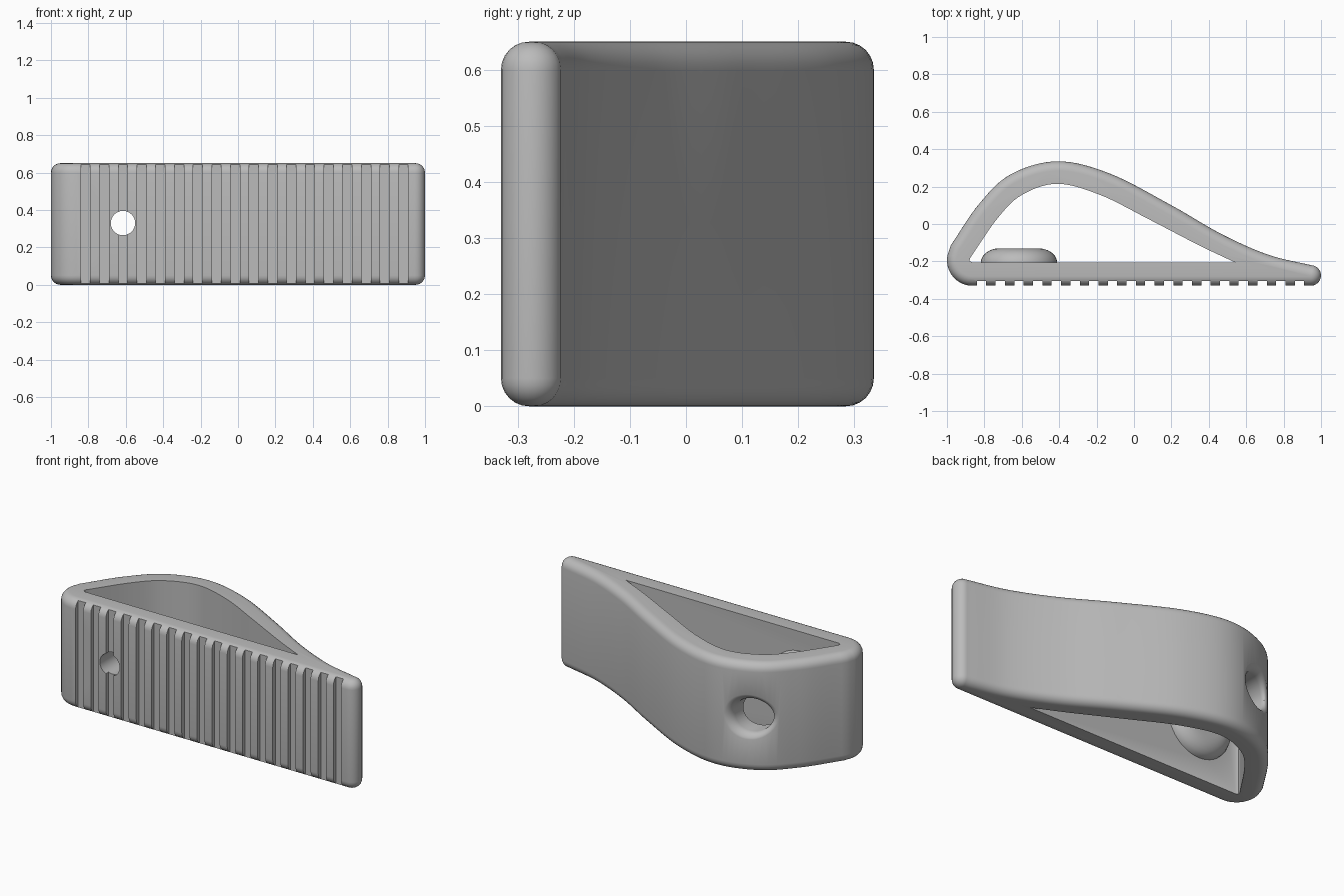
import bpy
import bmesh
from math import sin, cos, pi, radians
from mathutils import Vector

old = bpy.data.objects.get("Cube")
if old:
    bpy.data.objects.remove(old, do_unlink=True)

HEIGHT = 0.65
ROUND = 0.05
HOLE_X, HOLE_Z = -0.615, 0.33

grey = bpy.data.materials.new("light grey")
grey.use_nodes = True
grey.diffuse_color = (0.5, 0.5, 0.5, 1)
grey.node_tree.nodes["Principled BSDF"].inputs["Base Color"].default_value = (0.5, 0.5, 0.5, 1)


def spline(points, steps=9):
    """Smooth curve through a few points."""
    p = [Vector(q) for q in points]
    p = [2 * p[0] - p[1]] + p + [2 * p[-1] - p[-2]]
    out = []
    for a, b, c, d in zip(p, p[1:], p[2:], p[3:]):
        for i in range(steps):
            t = i / steps
            out.append(0.5 * (2 * b + (c - a) * t + (2 * a - 5 * b + 4 * c - d) * t * t
                              + (3 * b - a - 3 * c + d) * t ** 3))
    return out + [p[-2]]


def arc(cx, cy, r, start, end, steps=10):
    angles = [radians(start + (end - start) * i / steps) for i in range(steps + 1)]
    return [Vector((cx + r * cos(a), cy + r * sin(a))) for a in angles]


def loft(name, rings):
    """Closed solid through rings of equal point count."""
    bm = bmesh.new()
    loops = [[bm.verts.new(co) for co in ring] for ring in rings]
    n = len(loops[0])
    for low, high in zip(loops, loops[1:]):
        for i in range(n):
            j = (i + 1) % n
            bm.faces.new((low[i], low[j], high[j], high[i]))
    bm.faces.new(loops[0][::-1])
    bm.faces.new(loops[-1])
    bmesh.ops.recalc_face_normals(bm, faces=bm.faces)
    mesh = bpy.data.meshes.new(name)
    bm.to_mesh(mesh)
    bm.free()
    mesh.materials.append(grey)
    obj = bpy.data.objects.new(name, mesh)
    bpy.context.collection.objects.link(obj)
    return obj


def disc(radius, y_at, sides=48):
    """Ring around the screw axis; y_at gives the depth at each x."""
    ring = []
    for i in range(sides):
        a = 2 * pi * i / sides
        x = HOLE_X + radius * cos(a)
        ring.append((x, y_at(x), HOLE_Z + radius * sin(a)))
    return ring


def combine(body, tool, operation):
    mod = body.modifiers.new(tool.name, "BOOLEAN")
    mod.object, mod.operation, mod.solver = tool, operation, "EXACT"
    bpy.context.view_layer.objects.active = body
    bpy.ops.object.modifier_apply(modifier=mod.name)
    bpy.data.objects.remove(tool, do_unlink=True)


# Wedge outline seen from above: arched back, thin nose, flat front, round heel
back = spline([(-0.98, -0.115), (-0.83, 0.105), (-0.66, 0.265), (-0.41, 0.335), (-0.13, 0.27),
               (0.2, 0.1), (0.47, -0.055), (0.72, -0.165), (0.955, -0.222)])
nose = arc(0.945, -0.275, 0.055, 70, -90)
heel = arc(-0.865, -0.195, 0.135, 270, 155)
outline = back + nose + heel


def inset(points, d):
    result = []
    for i, p in enumerate(points):
        t = points[(i + 1) % len(points)] - points[i - 1]
        result.append(p + Vector((t.y, -t.x)).normalized() * d)
    return result


# Body with rounded rims
quarter = [i * pi / 12 for i in range(7)]
levels = [(ROUND * (1 - sin(a)), ROUND * (1 - cos(a))) for a in quarter[::-1]]
levels = [(d, z) for z, d in levels]
bottom = [(ROUND * (1 - sin(a)), ROUND * (1 - cos(a))) for a in quarter]
levels = bottom + [(d, HEIGHT - z) for d, z in bottom[::-1]]
body = loft("door_wedge", [[(p.x, p.y, z) for p in inset(outline, d)] for d, z in levels])

# Open cavity between the arch and the base
inner = spline([(-0.875, -0.18), (-0.73, 0.03), (-0.6, 0.155), (-0.41, 0.215), (-0.18, 0.155),
                (0.08, 0.025), (0.35, -0.115), (0.54, -0.205)])
inner += [Vector((-0.865, -0.205)), Vector((-0.88, -0.197))]
combine(body, loft("cavity_cutter", [[(p.x, p.y, z) for p in inner] for z in (-0.1, HEIGHT + 0.1)]),
        "DIFFERENCE")

# Domed screw boss on the base
dome = [disc(0.205, lambda x: -0.26)]
for a in quarter:
    r, y = 0.105 + 0.1 * cos(a), -0.21 + 0.08 * sin(a)
    dome.append(disc(r, lambda x: y))
combine(body, loft("screw_boss", dome), "UNION")

# Screw hole through the base and boss
combine(body, loft("screw_cutter", [disc(0.065, lambda x: -0.5), disc(0.065, lambda x: -0.08)]),
        "DIFFERENCE")


# Larger access hole through the arch, with a rounded lip
def back_y(x):
    for a, b in zip(back, back[1:]):
        if a.x <= x <= b.x:
            return a.y + (b.y - a.y) * (x - a.x) / (b.x - a.x)
    return back[0].y


rings = [disc(0.1, lambda x: -0.1)]
for a in quarter:
    depth = ROUND * (1 - sin(a)) - 0.003
    rings.append(disc(0.1 + ROUND * (1 - cos(a)), lambda x: back_y(x) - depth))
rings.append(disc(0.1 + ROUND, lambda x: 0.6))
combine(body, loft("access_cutter", rings), "DIFFERENCE")

# Grip grooves across the front
for k in range(18):
    x = -0.84 + 0.1 * k
    box = [[(u, v, z) for u, v in ((x, -0.4), (x + 0.05, -0.4), (x + 0.05, -0.305), (x, -0.305))]
           for z in (-0.1, HEIGHT + 0.1)]
    combine(body, loft("groove_cutter", box), "DIFFERENCE")

bpy.ops.object.select_all(action="DESELECT")
body.select_set(True)
bpy.context.view_layer.objects.active = body
bpy.ops.object.shade_smooth_by_angle(angle=radians(35))
